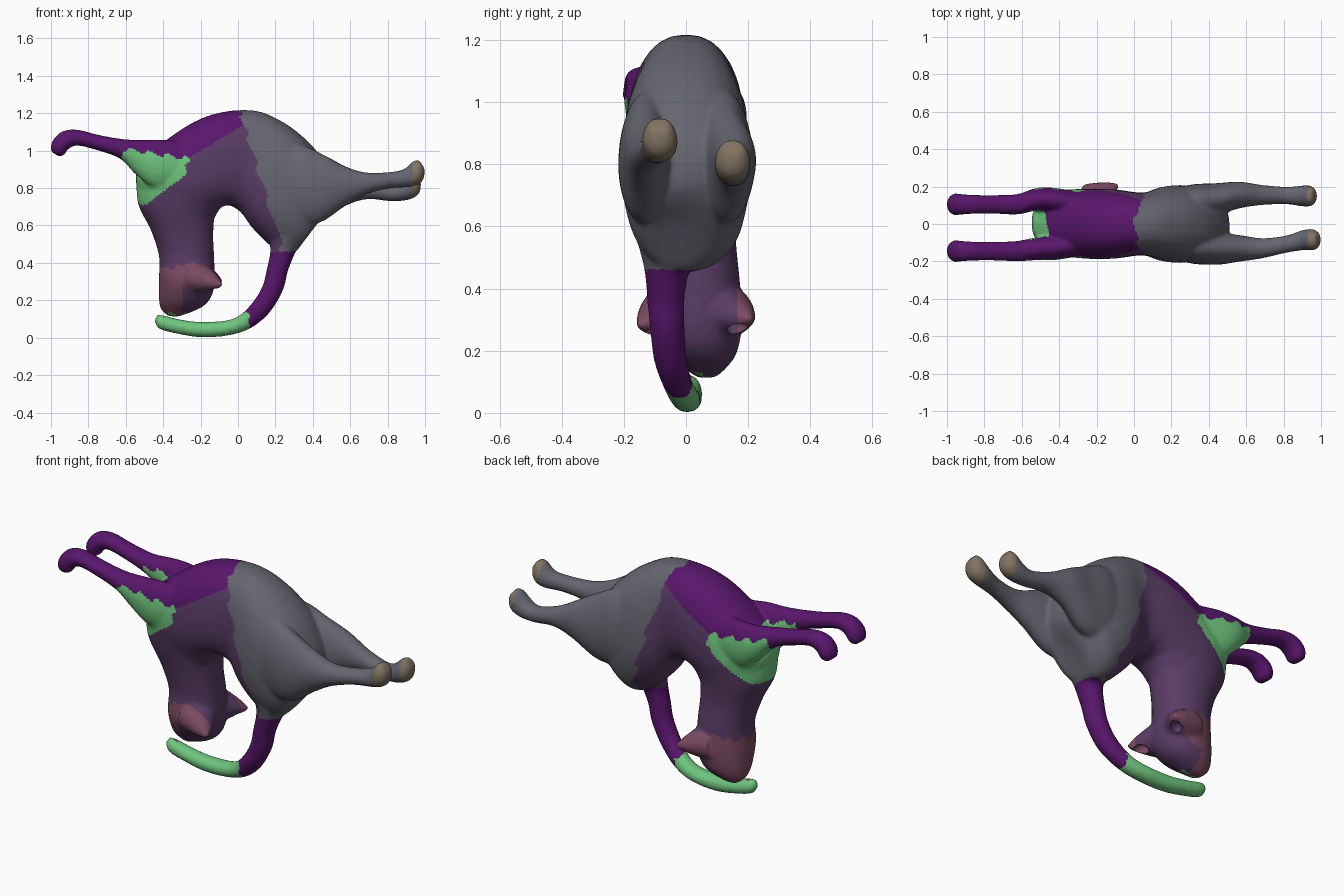
import bpy, bmesh, math
from mathutils import Vector

if "Cube" in bpy.data.objects:
    bpy.data.objects.remove(bpy.data.objects["Cube"])

bm = bmesh.new()


def spline(rows, steps=4):
    """Catmull-Rom interpolation of rows of numbers."""
    out = []
    for i in range(len(rows) - 1):
        a, b = rows[max(i - 1, 0)], rows[i]
        c, d = rows[i + 1], rows[min(i + 2, len(rows) - 1)]
        for s in range(steps):
            t = s / steps
            out.append([0.5 * (2 * q + (r - p) * t + (2 * p - 5 * q + 4 * r - u) * t * t
                               + (3 * q - p - 3 * r + u) * t ** 3)
                        for p, q, r, u in zip(a, b, c, d)])
    return out + [list(rows[-1])]


def skin_rings(rings):
    """Closed tube through equal rings of points."""
    rings = [[bm.verts.new(p) for p in ring] for ring in rings]
    n = len(rings[0])
    for r, q in zip(rings, rings[1:]):
        for k in range(n):
            j = (k + 1) % n
            bm.faces.new((r[k], r[j], q[j], q[k]))
    bm.faces.new(rings[0])
    bm.faces.new(rings[-1])


def loft(rows, fullness=1.0, sides=28):
    """Rows: outer x, outer z, inner x, inner z, y centre, y half width."""
    rings = []
    for ox, oz, ix, iz, y, w in spline(rows):
        ring = []
        for k in range(sides):
            a = 2 * math.pi * k / sides
            f = math.copysign(abs(math.cos(a)) ** fullness, math.cos(a)) / 2
            g = math.copysign(abs(math.sin(a)) ** fullness, math.sin(a))
            ring.append(((ox + ix) / 2 + f * (ox - ix), y + w * g, (oz + iz) / 2 + f * (oz - iz)))
        rings.append(ring)
    skin_rings(rings)


# Head, neck, arched torso and rump
loft([(-.375, .12, -.325, .115, .065, .03), (-.41, .155, -.25, .14, .062, .066),
      (-.42, .21, -.17, .185, .05, .112), (-.42, .32, -.13, .27, .033, .145),
      (-.42, .44, -.13, .42, .035, .135), (-.465, .58, -.135, .55, .02, .138),
      (-.535, .73, -.125, .66, .01, .158), (-.535, .93, -.09, .70, .005, .18)], .95)
loft([(-.50, .70, -.16, .58, .015, .13), (-.54, .90, -.10, .69, .005, .175),
      (-.34, 1.085, -.06, .71, 0, .185), (-.14, 1.19, -.03, .705, 0, .18),
      (.08, 1.213, .02, .67, 0, .165), (.24, 1.15, .07, .60, 0, .195),
      (.37, 1.05, .12, .545, 0, .205), (.45, .95, .18, .49, 0, .195),
      (.50, .84, .24, .46, 0, .17), (.50, .72, .30, .46, -.02, .11),
      (.42, .62, .33, .49, -.04, .04)], .85)

# Tail curling under the head
loft([(.36, .58, .17, .56, -.04, .12), (.31, .47, .175, .46, -.06, .072),
      (.265, .36, .155, .36, -.065, .057), (.24, .26, .135, .28, -.06, .053),
      (.17, .14, .09, .20, -.05, .05), (.07, .055, .02, .125, -.025, .045),
      (-.05, .015, -.06, .09, -.005, .045), (-.2, .005, -.2, .082, .005, .043),
      (-.33, .025, -.31, .095, .01, .04), (-.42, .05, -.39, .115, .01, .035),
      (-.445, .09, -.43, .122, .01, .018)])

# Hind legs: thigh, shank and upturned paw
for y0, y1, y2, lift, end in ((-.12, -.13, -.085, .04, 0), (.12, .155, .15, -.03, -.02)):
    loft([(.16, .98, .14, .72, y0 * .7, .06), (.30, 1.04, .27, .62, y0 * .95, .09),
          (.45, .98, .43, .615, y0 * 1.1, .083), (.56, .92, .57, .705, y1, .068),
          (.68, .865 + lift * .4, .69, .755 + lift * .4, y1, .051),
          (.81, .843 + lift, .82, .762 + lift, (y1 + y2) / 2, .044),
          (.89 + end, .86 + lift, .93 + end, .77 + lift, y2, .052),
          (.935 + end, .90 + lift, .985 + end, .80 + lift, y2, .053),
          (.965 + end, .91 + lift, .997 + end, .86 + lift, y2, .033)])

# Front legs: shoulder, forearm and drooping paw
for y in (-.145, .105):
    s = math.copysign(1, y)
    loft([(-.24, 1.04, -.24, .82, s * .10, .06), (-.40, 1.057, -.43, .80, s * .125, .064),
          (-.50, 1.055, -.54, .87, s * .132, .058), (-.62, 1.06, -.63, .96, y, .052),
          (-.75, 1.083, -.76, 1.007, y, .047), (-.86, 1.11, -.86, 1.03, y, .048),
          (-.94, 1.10, -.91, 1.01, y, .053), (-.99, 1.05, -.93, .98, y, .055),
          (-1.0, 1.0, -.955, .97, y, .035)])

# Ears: broad flattened cones on the crown, with hollows facing the nose
hollows = []
for s in (-1, 1):
    tip = Vector((-.088, .03 + s * .182, .29 + s * .01))
    base = Vector((-.22, .035 + s * .085, .325))
    axis = (tip - base).normalized()
    side = axis.cross(Vector((0, 0, 1))).normalized()
    up = side.cross(axis)
    skin_rings([[base.lerp(tip, t) + side * (r * math.cos(k * math.pi / 8))
                 + up * (r * .85 * math.sin(k * math.pi / 8)) for k in range(16)]
                for t, r in ((0, .105), (.35, .08), (.7, .045), (.9, .02), (1, .01))])
    hollows.append((base.lerp(tip, .62) - up * .034 + side * s * .012, axis))

# Fuse all parts into one smooth skin
bmesh.ops.recalc_face_normals(bm, faces=bm.faces)
mesh = bpy.data.meshes.new("cat_body")
bm.to_mesh(mesh)
bm.free()
cat = bpy.data.objects.new("cat_body", mesh)
bpy.context.collection.objects.link(cat)
remesh = cat.modifiers.new("fuse", 'REMESH')
remesh.mode, remesh.voxel_size = 'VOXEL', .01
relax = cat.modifiers.new("relax", 'SMOOTH')
relax.factor, relax.iterations = .5, 8
swell = cat.modifiers.new("swell", 'DISPLACE')
swell.strength, swell.mid_level = .003, 0
for loc, axis in hollows:
    bpy.ops.mesh.primitive_uv_sphere_add(segments=20, ring_count=12, radius=1, location=loc)
    cup = bpy.context.object
    cup.name = "ear_hollow_cutter"
    cup.rotation_euler = axis.to_track_quat('X', 'Z').to_euler()
    cup.scale = (.045, .03, .03)
    cup.hide_render = True
    cut = cat.modifiers.new("ear_hollow", 'BOOLEAN')
    cut.operation, cut.object = 'DIFFERENCE', cup

bpy.context.view_layer.update()
skin = bpy.data.meshes.new_from_object(cat.evaluated_get(bpy.context.evaluated_depsgraph_get()))
cat.modifiers.clear()
cat.data = skin
for o in [o for o in bpy.data.objects if o != cat]:
    bpy.data.objects.remove(o)

# Coat patches
skin.materials.clear()
for name, col in (("purple", (.10, .008, .15)), ("plum", (.10, .045, .13)),
                  ("grey", (.13, .13, .16)), ("green", (.16, .56, .21)),
                  ("paw", (.22, .17, .12)), ("rose", (.20, .07, .12))):
    m = bpy.data.materials.new(name)
    m.diffuse_color = (*col, 1)
    m.use_nodes = True
    m.node_tree.nodes["Principled BSDF"].inputs["Base Color"].default_value = m.diffuse_color
    skin.materials.append(m)
for p in skin.polygons:
    x, y, z = p.center
    jag = .012 * math.sin(70 * x + 55 * z + 40 * y)
    torso_edge = .23 - max(0, z - .5) * .31 + jag
    chest = -.62 < x < -.27 + jag and z > .72 + .75 * (x + .48) and .57 - .9 * (x + .5) < z
    if z < .125 + jag and x < .06 and (y < .055 or z < .1):
        i = 3                                     # tail end
    elif z < .46 and x > -.05:
        i = 0                                     # tail root
    elif x > .93:
        i = 4                                     # hind paws
    elif x > torso_edge:
        i = 2                                     # hindquarters
    elif chest and z > .71 and z < .985 + jag - .15 * (x + .45):
        i = 3                                     # chest
    elif z > 1.0 + .6 * (x + .2) or x < -.6:
        i = 0                                     # belly and front legs
    elif z < .38 + jag and x < -.3 or z < .4 and abs(y - .03) > .135:
        i = 5                                     # face and ears
    else:
        i = 1                                     # neck and flank
    p.material_index = i
    p.use_smooth = True
